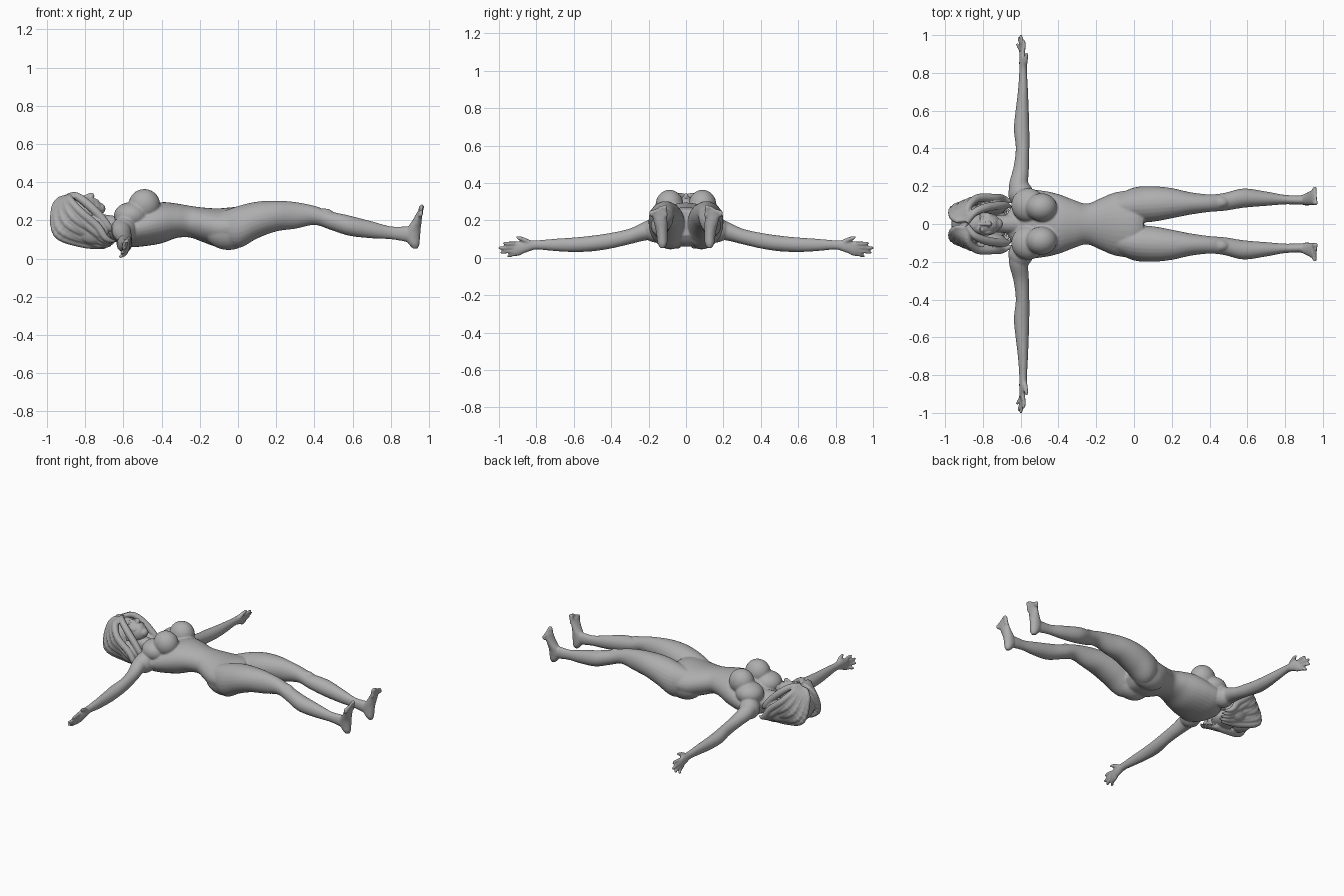
import bpy, bmesh, math
from mathutils import Vector, Matrix

if "Cube" in bpy.data.objects:
    bpy.data.objects.remove(bpy.data.objects["Cube"], do_unlink=True)

stone = bpy.data.materials.new("stone_grey")
stone.use_nodes = True
COL = (0.42, 0.42, 0.42, 1)
stone.diffuse_color = COL
stone.node_tree.nodes["Principled BSDF"].inputs["Base Color"].default_value = COL
stone.node_tree.nodes["Principled BSDF"].inputs["Roughness"].default_value = 0.7


def smooth_rows(rows, steps):
    """Catmull-Rom interpolation through rows of numbers."""
    r = [rows[0]] + list(rows) + [rows[-1]]
    out = []
    for i in range(1, len(r) - 2):
        for k in range(steps):
            t = k / steps
            out.append([0.5 * (2 * b + (c - a) * t + (2 * a - 5 * b + 4 * c - d) * t * t
                               + (3 * b - a - 3 * c + d) * t ** 3)
                        for a, b, c, d in zip(r[i - 1], r[i], r[i + 1], r[i + 2])])
    return out + [list(rows[-1])]


def skin(bm, rings):
    """Closed surface through a list of rings."""
    vs = [[bm.verts.new(p) for p in ring] for ring in rings]
    n = len(vs[0])
    faces = [bm.faces.new((a[j], a[(j + 1) % n], b[(j + 1) % n], b[j]))
             for a, b in zip(vs, vs[1:]) for j in range(n)]
    faces += [bm.faces.new(vs[0]), bm.faces.new(vs[-1])]
    bmesh.ops.recalc_face_normals(bm, faces=faces)


def loft(bm, axis, rows, side=1, n=24):
    """Rows: position on axis, two centre coordinates, two radii."""
    rings = []
    for t, a, b, ra, rb in smooth_rows(rows, 5):
        ring = []
        for j in range(n):
            w = 2 * math.pi * j / n
            u, v = a + ra * math.cos(w), b + rb * math.sin(w)
            x, y, z = {"x": (t, u, v), "y": (u, t, v), "z": (u, v, t)}[axis]
            ring.append((x, y * side, z))
        rings.append(ring)
    skin(bm, rings)


def tube(bm, rows, side=1, n=10):
    """Rows: x, y, z, radius."""
    pts = smooth_rows(rows, 5)
    rings = []
    for i, (x, y, z, r) in enumerate(pts):
        d = Vector(pts[min(i + 1, len(pts) - 1)][:3]) - Vector(pts[max(i - 1, 0)][:3])
        q = d.to_track_quat("Z", "Y")
        ring = []
        for j in range(n):
            w = 2 * math.pi * j / n
            p = Vector((x, y, z)) + q @ Vector((r * math.cos(w), r * math.sin(w), 0))
            ring.append((p.x, p.y * side, p.z))
        rings.append(ring)
    skin(bm, rings)


def ball(bm, c, r, side=1):
    m = Matrix.Translation((c[0], c[1] * side, c[2])) @ Matrix.Diagonal((*r, 1))
    bmesh.ops.create_uvsphere(bm, u_segments=24, v_segments=16, radius=1, matrix=m)


def finish(bm, name, voxel, iterations):
    """Fuse the overlapping masses into one smooth surface."""
    me = bpy.data.meshes.new(name)
    bm.to_mesh(me)
    bm.free()
    ob = bpy.data.objects.new(name, me)
    bpy.context.collection.objects.link(ob)
    bpy.ops.object.select_all(action="DESELECT")
    bpy.context.view_layer.objects.active = ob
    ob.select_set(True)
    rm = ob.modifiers.new("fuse", "REMESH")
    rm.mode, rm.voxel_size = "VOXEL", voxel
    sm = ob.modifiers.new("soften", "SMOOTH")
    sm.factor, sm.iterations = 0.5, iterations
    for m in ("fuse", "soften"):
        bpy.ops.object.modifier_apply(modifier=m)
    ob.data.materials.clear()
    ob.data.materials.append(stone)
    bpy.ops.object.shade_smooth()


# Torso: x, bottom z, top z, half width
body = bmesh.new()
torso = [(-.67, .11, .20, .06), (-.62, .075, .215, .13), (-.56, .06, .245, .178),
         (-.48, .066, .272, .176), (-.40, .08, .295, .158), (-.32, .108, .288, .128),
         (-.25, .11, .276, .108), (-.18, .085, .267, .135), (-.10, .06, .263, .167),
         (0, .07, .27, .175), (.05, .12, .255, .13)]
loft(body, "x", [(x, 0, (b + t) / 2, w, (t - b) / 2) for x, b, t, w in torso], n=32)
# Neck
tube(body, [(-.79, 0, .2, .045), (-.70, 0, .185, .046), (-.61, 0, .16, .06)], n=20)

# Leg: x, inner y, outer y, bottom z, top z
leg = [(-.10, .03, .15, .09, .24), (0, .008, .193, .055, .275), (.1, .012, .2, .105, .298),
       (.2, .03, .19, .142, .303), (.3, .05, .168, .156, .296), (.4, .064, .157, .176, .276),
       (.48, .07, .165, .152, .248), (.58, .086, .188, .12, .226), (.7, .096, .172, .106, .195),
       (.8, .104, .154, .101, .169), (.88, .102, .152, .088, .168), (.93, .105, .15, .08, .16)]
# Foot: z, centre x, centre y, half length in x, half width
foot = [(.053, .928, .126, .014, .012), (.075, .922, .126, .028, .025),
        (.11, .915, .127, .038, .029), (.15, .918, .13, .038, .032), (.19, .934, .136, .027, .037),
        (.225, .946, .141, .018, .041), (.25, .954, .143, .013, .04)]
# Arm: y, centre x, centre z, radii in x and z
arm = [(.10, -.585, .15, .06, .06), (.2, -.61, .148, .052, .053), (.3, -.597, .115, .041, .042),
       (.4, -.59, .092, .036, .042), (.5, -.595, .077, .041, .042), (.6, -.592, .07, .035, .039),
       (.7, -.588, .069, .027, .033), (.8, -.587, .069, .021, .025), (.85, -.587, .063, .021, .033),
       (.9, -.591, .052, .016, .037), (.925, -.594, .048, .009, .03)]

for s in (1, -1):
    # Bust, shoulders and hips
    ball(body, (-.49, .088, .282), (.083, .075, .082), s)
    ball(body, (-.56, .10, .225), (.09, .09, .07), s)
    ball(body, (-.60, .16, .15), (.066, .07, .068), s)
    ball(body, (-.05, .083, .145), (.125, .085, .1), s)
    # Legs with kneecaps
    loft(body, "x", [(x, (i + o) / 2, (b + t) / 2, (o - i) / 2, (t - b) / 2)
                     for x, i, o, b, t in leg], s)
    ball(body, (.455, .115, .236), (.045, .03, .026), s)
    # Feet and toes
    loft(body, "z", [(z, cx, cy, rx, ry) for z, cx, cy, rx, ry in foot], s)
    for k in range(5):
        r = .0135 if k == 0 else .0095
        y = .113 + .0175 * k + (.004 if k else 0)
        top = .275 - .003 * k - .0022 * k * k
        tube(body, [(.952, y - .003, .22, r), (.956, y, .25, r), (.962, y, top, r),
                    (.962, y, top + .008, r * .4)], s)
    # Arms
    loft(body, "y", arm, s)
    # Fingers and thumb
    for z0, z1, tip, dx in ((.077, .078, .975, .012), (.058, .053, 1.0, -.002),
                            (.04, .03, .99, -.012), (.024, .01, .955, -.02)):
        mid = (.9 + tip) / 2
        tube(body, [(-.591, .88, z0, .011), (-.591 + dx * .6, mid, (z0 + z1) / 2, .0105),
                    (-.596 + dx, tip - .008, z1, .009), (-.599 + dx, tip + .004, z1, .004)], s)
    tube(body, [(-.583, .83, .075, .014), (-.575, .862, .095, .013),
                (-.57, .897, .107, .01), (-.57, .91, .108, .004)], s)
finish(body, "body", .006, 5)

# Head with face features
head = bmesh.new()
ball(head, (-.85, 0, .225), (.1, .078, .103))
ball(head, (-.79, 0, .255), (.085, .062, .068))
ball(head, (-.722, 0, .262), (.028, .03, .028))
tube(head, [(-.825, 0, .318, .008), (-.795, 0, .326, .009), (-.768, 0, .333, .012),
            (-.758, 0, .322, .009)])
for z, x in ((.308, -.747), (.302, -.736)):
    ball(head, (x, 0, z), (.006, .022, .008))
for s in (1, -1):
    ball(head, (-.768, .011, .321), (.009, .008, .009), s)
    ball(head, (-.803, .028, .309), (.009, .015, .010), s)
    tube(head, [(-.817, .011, .32, .006), (-.825, .03, .317, .007), (-.817, .049, .303, .005)], s)
    ball(head, (-.775, .036, .283), (.03, .022, .024), s)
finish(head, "head", .0035, 3)

# Hair: a soft mass under long swept locks
hair = bmesh.new()
ball(hair, (-.875, 0, .2), (.092, .108, .12))
ball(hair, (-.75, 0, .115), (.085, .09, .05))
for s in (1, -1):
    ball(hair, (-.76, .088, .15), (.085, .042, .075), s)
    # Locks framing the face
    tube(hair, [(-.885, .008, .33, .014), (-.845, .06, .327, .02), (-.785, .087, .283, .023),
                (-.72, .098, .22, .022), (-.675, .1, .165, .018), (-.65, .085, .14, .005)], s)
    # Locks fanning from the parting round to the back
    for k in range(8):
        f = k / 7
        w = .012 * (-1) ** k
        tube(hair, [(-.875 - .055 * f, .014, .33 - .012 * f, .012),
                    (-.88 - .08 * f, .085 - .045 * f, .31 - .05 * f, .02),
                    (-.83 - .118 * f, .133 - .048 * f + w / 4, .25 - .12 * f, .022),
                    (-.75 - .06 * f + w, .138 - .08 * f, .17 - .09 * f, .022),
                    (-.69 - .02 * f, .13 - .08 * f + w / 2, .105 - .04 * f, .017),
                    (-.65 - .03 * f + w, .11 - .08 * f, .09 - .025 * f, .004)], s)
finish(hair, "hair", .0045, 2)
